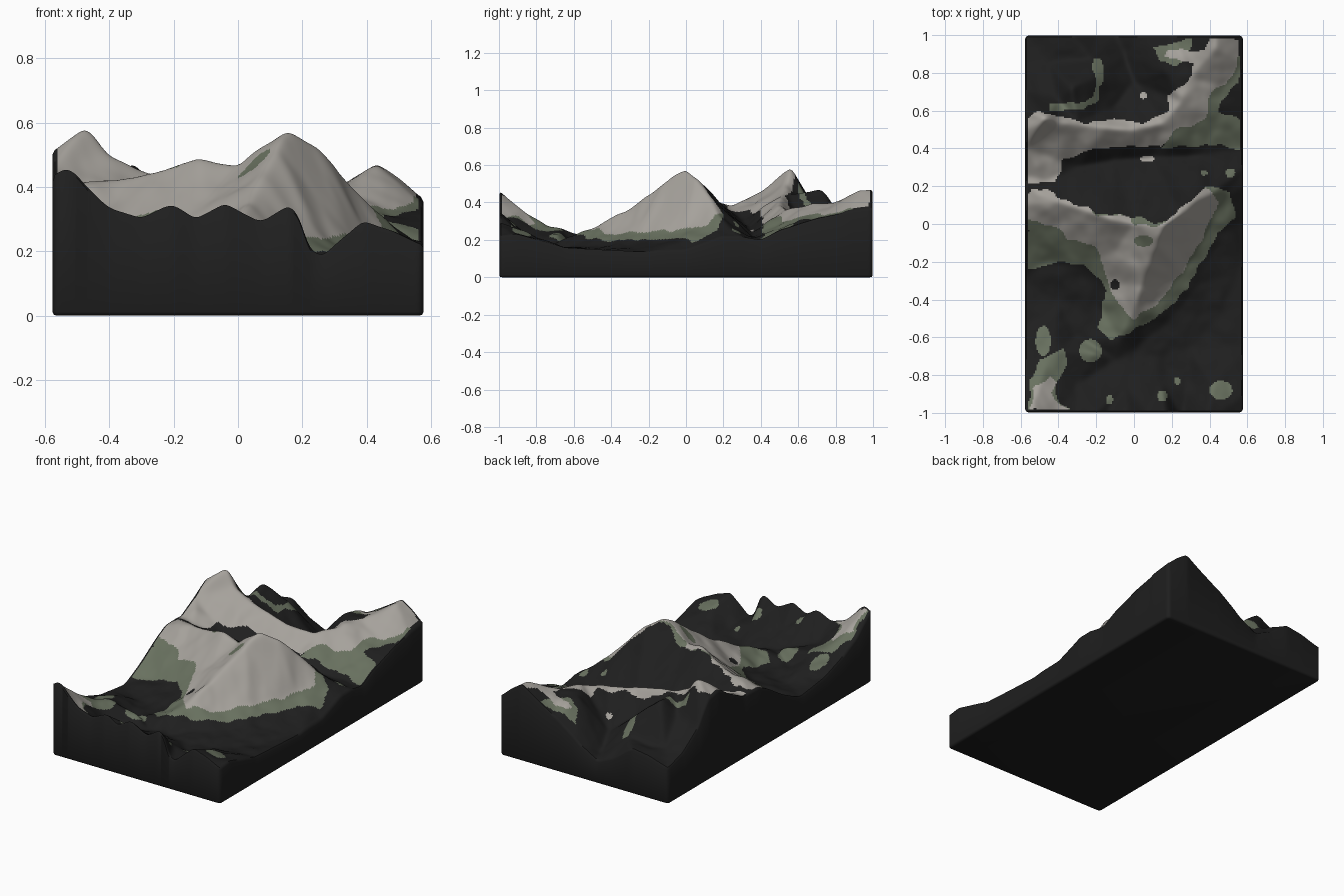
import bpy, bmesh, math
from mathutils import Vector, noise
from mathutils.geometry import delaunay_2d_cdt
from mathutils.bvhtree import BVHTree

HX, HY = 0.577, 0.998
NX, NY = 150, 260
R = 0.022  # corner rounding


def material(name, rgb):
    m = bpy.data.materials.new(name)
    m.diffuse_color = (*rgb, 1)
    return m


MATS = [material("dark_rock", (0.0135, 0.0135, 0.0135)),
        material("moss_green", (0.14, 0.165, 0.115)),
        material("pale_stone", (0.38, 0.36, 0.33))]

# ---- ridge and valley lines that define the relief ----
pts, edges = [], []


def line(points):
    start = len(pts)
    pts.extend(points)
    edges.extend((i, i + 1) for i in range(start, len(pts) - 1))


# skyline of the four cut sides
line([(x, -HY, z) for x, z in [
    (-HX, .44), (-.545, .468), (-.5, .455), (-.45, .39), (-.4, .34), (-.3, .31), (-.21, .355),
    (-.14, .305), (-.04, .36), (.07, .30), (.16, .357), (.195, .32), (.225, .205), (.26, .185),
    (.33, .25), (.385, .299), (.45, .275), (HX, .215)]])
line([(HX, y, z) for y, z in [
    (-HY, .215), (-.9, .23), (-.8, .2), (-.65, .16), (-.2, .135), (0, .14), (.2, .215),
    (.3, .215), (.4, .2), (.5, .25), (.7, .315), (.85, .345), (HY, .36)]])
line([(x, HY, z) for x, z in [
    (HX, .36), (.5, .43), (.43, .475), (.35, .42), (.2, .33), (.05, .22), (-.1, .135),
    (-.2, .18), (-.33, .28), (-.45, .26), (-HX, .22)]])
line([(-HX, y, z) for y, z in [
    (HY, .22), (.85, .26), (.7, .36), (.6, .49), (.5, .51), (.4, .46), (.25, .38), (.1, .38),
    (0, .33), (-.15, .24), (-.3, .17), (-.55, .2), (-.7, .25), (-.85, .32), (-HY, .44)]])
# main mountain crest and its south spur
line([(-.52, .16, .40), (-.4, .12, .43), (-.25, .07, .46), (-.12, .03, .495), (0, 0, .47),
      (.08, 0, .53), (.16, 0, .59), (.24, .05, .54), (.32, .12, .44), (.42, .17, .34), (.5, .16, .26)])
line([(.16, 0, .59), (.12, -.1, .53), (.08, -.2, .435), (.04, -.32, .36), (0, -.45, .295), (-.08, -.6, .215)])
line([(-.1, -.15, .35), (-.12, -.32, .24)])
# shoulder and foot of the mountain
line([(.4, 0, .255), (.35, -.1, .24), (.25, -.26, .24), (.13, -.42, .23)])
line([(.5, 0, .2), (.42, -.15, .185), (.33, -.33, .17), (.2, -.5, .165), (0, -.66, .165)])
line([(-.5, -.2, .2), (-.3, -.22, .215), (-.2, -.4, .18), (-.4, -.42, .165)])
# front valley and the mounds before it
line([(-.3, -.6, .175), (-.1, -.72, .17), (.1, -.7, .15), (.3, -.65, .14), (.45, -.5, .14)])
line([(-.535, -.95, .43), (-.5, -.85, .34), (-.46, -.74, .28), (-.42, -.66, .265)])
for p in [(-.3, -.85, .22), (-.21, -.68, .225), (-.05, -.85, .23), (.15, -.85, .21), (.28, -.85, .165), (.42, -.87, .25)]:
    line([p])
# valley between the mountains
line([(-.45, .23, .37), (-.3, .3, .3), (-.1, .34, .26), (.1, .35, .23), (.35, .36, .21)])
# second ridge running to the back right corner
line([(-.53, .55, .53), (-.47, .56, .6), (-.4, .54, .5), (-.3, .53, .45), (-.15, .51, .43),
      (0, .5, .4), (.15, .53, .37), (.25, .65, .39), (.3, .78, .4), (.43, .93, .465)])
# back basin with a small rib
line([(-.4, .66, .39), (-.33, .72, .475), (-.2, .78, .36), (-.22, .87, .28)])
line([(-.1, .62, .28), (0, .75, .2), (-.05, .9, .15)])
for p in [(.17, .8, .40), (-.45, .85, .25), (.45, .55, .28), (.47, .72, .33)]:
    line([p])

v2, _, f2, origin, _, _ = delaunay_2d_cdt([Vector(p[:2]) for p in pts], edges, [], 0, 1e-5)
facets = BVHTree.FromPolygons(
    [(v.x, v.y, pts[o[0]][2] if o else .3) for v, o in zip(v2, origin)], f2)

# ---- sample the relief on a grid, soften it and add erosion ----
H = []
for j in range(NY + 1):
    row = []
    for i in range(NX + 1):
        x, y = HX * (2 * i / NX - 1), HY * (2 * j / NY - 1)
        hit = facets.ray_cast(Vector((x * .998, y * .998, 2)), Vector((0, 0, -1)))[0]
        z = hit.z if hit else .25
        n = noise.fractal(Vector((x * 7, y * 7, 3.1)), 1.0, 2.0, 3)
        inner = min(1, (HX - abs(x)) / .08, (HY - abs(y)) / .08)
        row.append(z + .016 * n * inner)
    H.append(row)
for _ in range(8):
    S = [r[:] for r in H]
    for j in range(NY + 1):
        a, b = max(j - 1, 0), min(j + 1, NY)
        for i in range(NX + 1):
            l, r = max(i - 1, 0), min(i + 1, NX)
            S[j][i] = (2 * H[j][i] + H[a][i] + H[b][i] + H[j][l] + H[j][r]) / 6
    H = S

# ---- painted regions, seen from above ----
PALE = [
    [(-.57, .14), (-.54, .19), (-.42, .16), (-.3, .1), (-.18, .05), (-.02, .04), (0, -.01), (.16, 0),
     (.25, .09), (.38, .19), (.45, .12), (.4, 0), (.35, -.1), (.25, -.25), (.12, -.43), (0, -.51),
     (-.08, -.42), (-.14, -.3), (-.2, -.12), (-.35, -.08), (-.45, 0), (-.57, .02)],
    [(-.57, .22), (-.42, .22), (-.38, .33), (-.26, .39), (0, .41), (.15, .41), (.22, .5), (.4, .56),
     (.4, .7), (.5, .75), (.54, .83), (.56, .98), (.4, .99), (.38, .92), (.18, .92), (.15, .88), (.32, .85),
     (.3, .78), (.18, .68), (.18, .6), (.05, .53), (-.1, .56), (-.25, .53), (-.5, .6), (-.57, .55)],
    [(-.55, -.985), (-.53, -.87), (-.45, -.8), (-.41, -.84), (-.43, -.9), (-.4, -.95), (-.34, -.985)]]
GREEN = [
    [(-.57, .14), (-.3, .08), (.2, 0), (.38, .2), (.5, .18), (.54, .05), (.45, -.05), (.35, -.2),
     (.28, -.35), (.12, -.5), (-.12, -.62), (-.18, -.55), (-.15, -.35), (-.25, -.22), (-.38, -.2), (-.57, -.24)],
    [(.15, .4), (.4, .42), (.565, .4), (.56, .55), (.44, .6), (.5, .7), (.56, .75), (.56, .9), (.3, .7)],
    [(.3, .99), (.1, .93), (.14, .86), (.22, .84), (.3, .9)],
    [(-.45, .64), (-.25, .64), (-.2, .72), (-.22, .87), (-.16, .87), (-.16, .78), (-.2, .64), (-.26, .61), (-.44, .61)],
    [(-.56, -.98), (-.55, -.85), (-.5, -.72), (-.37, -.65), (-.35, -.75), (-.42, -.85), (-.39, -.95), (-.33, -.985)]]
# x, y, half width, half depth, colour
SPOTS = [(-.1, -.32, .025, .025, 0), (.05, -.09, .05, .03, 1), (.07, .345, .04, .016, 2), (.05, .68, .022, .016, 2),
         (-.48, -.62, .04, .08, 1), (-.23, -.67, .06, .06, 1), (.46, -.88, .06, .05, 1), (.51, .27, .025, .025, 1),
         (.37, .27, .02, .015, 1), (.15, -.91, .025, .03, 1), (-.13, -.93, .02, .025, 1), (.23, -.83, .015, .02, 1)]


def inside(poly, x, y):
    odd = False
    for (ax, ay), (bx, by) in zip(poly, poly[1:] + poly[:1]):
        if (ay > y) != (by > y) and x < ax + (y - ay) * (bx - ax) / (by - ay):
            odd = not odd
    return odd


def paint(x, y):
    if abs(x) > HX - .012 or abs(y) > HY - .012:
        return 0
    for a, b, c, d, colour in SPOTS:
        if ((x - a) / c) ** 2 + ((y - b) / d) ** 2 < 1:
            return colour
    wx = x + .018 * noise.noise(Vector((x * 14, y * 14, 1)))
    wy = y + .018 * noise.noise(Vector((x * 14, y * 14, 9)))
    if any(inside(p, wx, wy) for p in PALE):
        return 2
    return 1 if any(inside(p, wx, wy) for p in GREEN) else 0


def rounded(x, y, inset=0.0):
    """Clamp a point to the rounded outline of the block."""
    hx, hy = HX - R, HY - R
    cx, cy = max(-hx, min(hx, x)), max(-hy, min(hy, y))
    d = Vector((x - cx, y - cy))
    lim = R - inset
    if d.length > lim:
        d = d.normalized() * lim
    return cx + d.x, cy + d.y


# ---- closed block: relief on top, straight walls, rounded base ----
bm = bmesh.new()
grid = []
for j in range(NY + 1):
    row = []
    for i in range(NX + 1):
        x, y = rounded(HX * (2 * i / NX - 1), HY * (2 * j / NY - 1))
        edge = i in (0, NX) or j in (0, NY)
        row.append(bm.verts.new((x, y, H[j][i] - (.012 if edge else 0))))
    grid.append(row)
for j in range(NY):
    for i in range(NX):
        f = bm.faces.new((grid[j][i], grid[j][i + 1], grid[j + 1][i + 1], grid[j + 1][i]))
        c = f.calc_center_median()
        f.material_index = paint(c.x, c.y)
rim = ([grid[0][i] for i in range(NX)] + [grid[j][NX] for j in range(NY)]
       + [grid[NY][i] for i in range(NX, 0, -1)] + [grid[j][0] for j in range(NY, 0, -1)])
for z, inset in [(.012, 0), (.003, .004), (0, .014)]:
    low = [bm.verts.new((*rounded(v.co.x, v.co.y, inset), z)) for v in rim]
    for k in range(len(rim)):
        n = (k + 1) % len(rim)
        bm.faces.new((rim[n], rim[k], low[k], low[n]))
    rim = low
bm.faces.new(rim[::-1])
bmesh.ops.recalc_face_normals(bm, faces=bm.faces)

mesh = bpy.data.meshes.new("terrain_block")
bm.to_mesh(mesh)
bm.free()
for m in MATS:
    mesh.materials.append(m)
terrain = bpy.data.objects.new("terrain_block", mesh)
bpy.context.collection.objects.link(terrain)
bpy.context.view_layer.objects.active = terrain
terrain.select_set(True)
bpy.ops.object.shade_smooth_by_angle(angle=math.radians(50))
